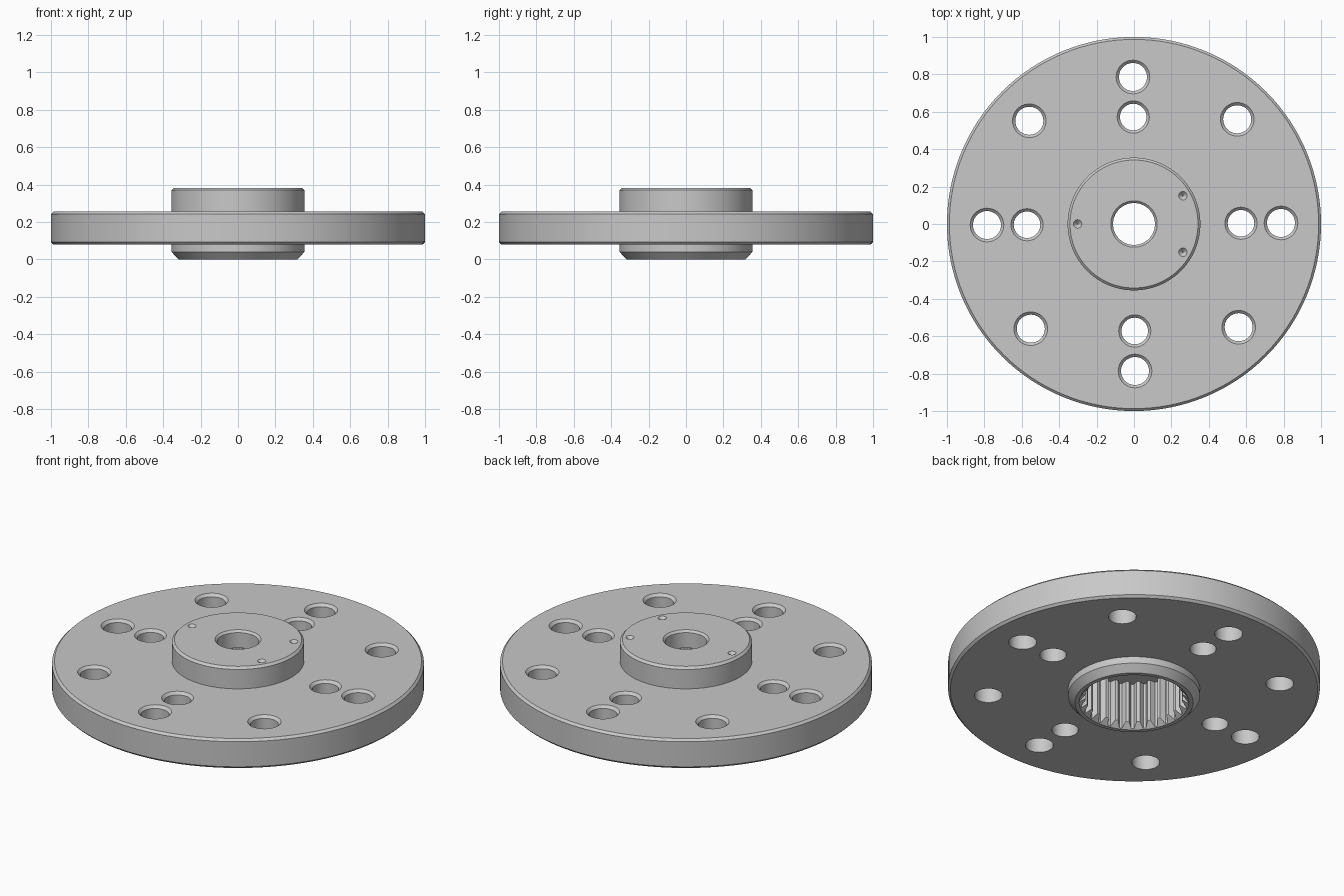
import bpy, bmesh
from math import sin, cos, pi, radians

cube = bpy.data.objects.get("Cube")
if cube:
    bpy.data.objects.remove(cube, do_unlink=True)

# Single flat colour
steel = bpy.data.materials.new("machined grey")
steel.use_nodes = True
GREY = (0.58, 0.58, 0.58, 1)
steel.diffuse_color = GREY
steel.node_tree.nodes["Principled BSDF"].inputs["Base Color"].default_value = GREY

TOP, BOTTOM, HUB_TOP = 0.255, 0.08, 0.383


def lathe(bm, profile, segments, x=0, y=0):
    """Closed solid of revolution; profile runs from lower to upper, off the axis."""
    rings = []
    for r, z in profile:
        rings.append([bm.verts.new((x + r * cos(2 * pi * i / segments),
                                    y + r * sin(2 * pi * i / segments), z))
                      for i in range(segments)])
    for low, high in zip(rings, rings[1:]):
        for i in range(segments):
            j = (i + 1) % segments
            bm.faces.new((low[i], low[j], high[j], high[i]))
    bm.faces.new(rings[0][::-1])
    bm.faces.new(rings[-1])


def make_object(name, bm):
    bmesh.ops.recalc_face_normals(bm, faces=bm.faces)
    mesh = bpy.data.meshes.new(name)
    bm.to_mesh(mesh)
    bm.free()
    mesh.materials.append(steel)
    obj = bpy.data.objects.new(name, mesh)
    bpy.context.collection.objects.link(obj)
    return obj


def drill(bm, x, y, r, chamfer, top, bottom, segments=40):
    """Straight hole with a chamfered mouth at the top."""
    lathe(bm, [(r, bottom), (r, top - chamfer),
               (r + 2 * chamfer, top + chamfer)], segments, x, y)


# Flange disc and hub in one turned body
bm = bmesh.new()
lathe(bm, [(0.318, 0), (0.355, 0.04), (0.355, BOTTOM),
           (0.987, BOTTOM), (1, BOTTOM + 0.013),
           (1, TOP - 0.013), (0.987, TOP),
           (0.355, TOP), (0.355, HUB_TOP - 0.013), (0.342, HUB_TOP)], 128)
flange = make_object("splined_flange", bm)

# Bolt holes, centre bore and hub dimples
bm = bmesh.new()
turn = radians(0.4)
for count, radius, hole in ((8, 0.786, 0.075), (4, 0.572, 0.071)):
    for i in range(count):
        a = turn + 2 * pi * i / count
        drill(bm, radius * cos(a), radius * sin(a), hole, 0.015, TOP, -0.1)
drill(bm, 0, 0, 0.112, 0.012, HUB_TOP, 0.2, 64)
for a in (pi / 3 * k - pi / 3 + pi / 6 for k in (0.5, 1.5, 3.5)):
    a -= pi / 6 - pi / 6
    a = a - pi / 6 + pi / 6
for degrees in (30, 180, 330):
    a = radians(degrees)
    lathe(bm, [(0.003, HUB_TOP - 0.02), (0.023, HUB_TOP), (0.033, HUB_TOP + 0.01)],
          20, 0.302 * cos(a), 0.302 * sin(a))
holes = make_object("hole_cutter", bm)

# Internal spline: toothed prism cut from below
TEETH, TIP, ROOT, DEPTH = 28, 0.262, 0.29, 0.28
bm = bmesh.new()
ring = []
for i in range(TEETH):
    for step, r in ((-0.36, TIP), (-0.12, ROOT), (0.12, ROOT), (0.36, TIP)):
        a = 2 * pi * (i + step) / TEETH
        ring.append(bm.verts.new((r * cos(a), r * sin(a), -0.1)))
base = bm.faces.new(ring)
extruded = bmesh.ops.extrude_face_region(bm, geom=[base])["geom"]
bmesh.ops.translate(bm, vec=(0, 0, DEPTH + 0.1),
                    verts=[v for v in extruded if isinstance(v, bmesh.types.BMVert)])
spline = make_object("spline_cutter", bm)

# Lead-in chamfer at the spline mouth
bm = bmesh.new()
lathe(bm, [(0.315, -0.02), (0.255, 0.04)], 96)
mouth = make_object("mouth_cutter", bm)

# Apply the cuts and remove the cutters
bpy.ops.object.select_all(action="DESELECT")
flange.select_set(True)
bpy.context.view_layer.objects.active = flange
for cutter in (spline, mouth, holes):
    cutter.hide_render = True
    mod = flange.modifiers.new(cutter.name, "BOOLEAN")
    mod.operation = "DIFFERENCE"
    mod.solver = "EXACT"
    mod.object = cutter
    bpy.ops.object.modifier_apply(modifier=mod.name)
    bpy.data.objects.remove(cutter, do_unlink=True)

bpy.ops.object.shade_smooth_by_angle(angle=radians(25))
